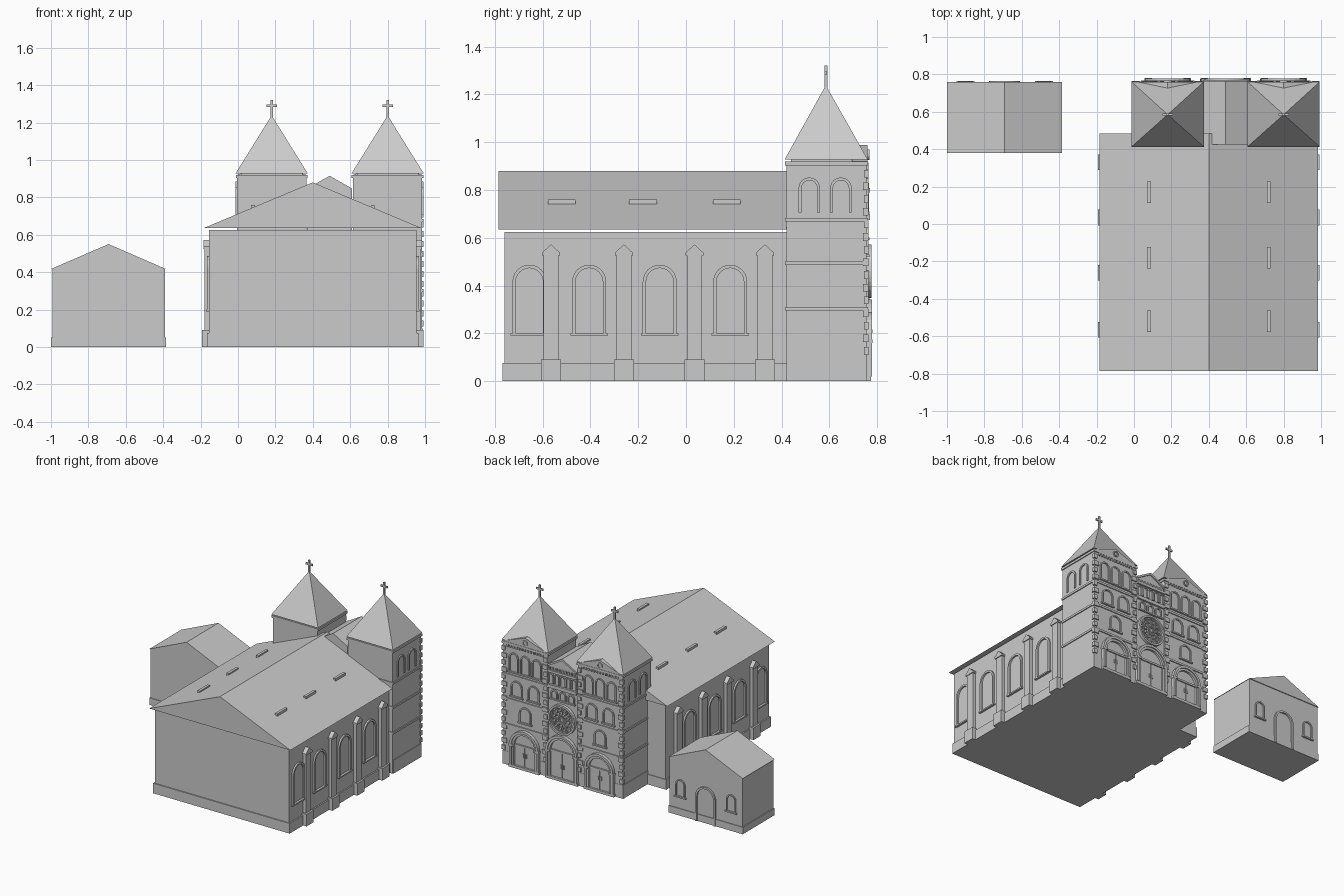
import bpy, bmesh
from math import pi, sin, cos
from mathutils import Vector

cube = bpy.data.objects.get("Cube")
if cube:
    bpy.data.objects.remove(cube, do_unlink=True)

stone = bpy.data.materials.new("pale_grey_stone")
stone.use_nodes = True
stone.diffuse_color = (0.6, 0.6, 0.6, 1)
stone.node_tree.nodes["Principled BSDF"].inputs["Base Color"].default_value = (0.6, 0.6, 0.6, 1)


def finish(name, bm):
    bmesh.ops.recalc_face_normals(bm, faces=bm.faces[:])
    mesh = bpy.data.meshes.new(name)
    bm.to_mesh(mesh)
    bm.free()
    mesh.materials.append(stone)
    ob = bpy.data.objects.new(name, mesh)
    bpy.context.collection.objects.link(ob)
    return ob


def box(name, x0, x1, y0, y1, z0, z1):
    bm = bmesh.new()
    bmesh.ops.create_cube(bm, size=1)
    for v in bm.verts:
        v.co = Vector(((x0 + x1) / 2 + v.co.x * (x1 - x0),
                       (y0 + y1) / 2 + v.co.y * (y1 - y0),
                       (z0 + z1) / 2 + v.co.z * (z1 - z0)))
    return finish(name, bm)


# Wall planes: map (along wall, height, outward distance) to space
def facing_y(y0):
    return lambda u, z, d: Vector((u, y0 + d, z))


def facing_x(x0, s):
    return lambda u, z, d: Vector((x0 + s * d, u, z))


def prism(name, pts, wall, d0, d1):
    bm = bmesh.new()
    a = [bm.verts.new(wall(u, z, d0)) for u, z in pts]
    b = [bm.verts.new(wall(u, z, d1)) for u, z in pts]
    bm.faces.new(a)
    bm.faces.new(b)
    for i in range(len(pts)):
        j = (i + 1) % len(pts)
        bm.faces.new((a[i], a[j], b[j], b[i]))
    return finish(name, bm)


def band(name, outer, inner, wall, depth, closed=False):
    bm = bmesh.new()
    rows = [[bm.verts.new(wall(*p, 0)) for p in outer], [bm.verts.new(wall(*p, depth)) for p in outer],
            [bm.verts.new(wall(*p, depth)) for p in inner], [bm.verts.new(wall(*p, 0)) for p in inner]]
    n = len(outer)
    for i in range(n if closed else n - 1):
        j = (i + 1) % n
        for k in range(4):
            m = (k + 1) % 4
            bm.faces.new((rows[k][i], rows[k][j], rows[m][j], rows[m][i]))
    if not closed:
        for i in (0, n - 1):
            bm.faces.new([r[i] for r in rows])
    return finish(name, bm)


def arch_points(c, r, z0, spring, n=12):
    arc = [(c + r * cos(pi * i / n), spring + r * sin(pi * i / n)) for i in range(n + 1)]
    return [(c + r, z0)] + arc + [(c - r, z0)]


def circle(c, z, r, n=24):
    return [(c + r * cos(2 * pi * i / n), z + r * sin(2 * pi * i / n)) for i in range(n)]


def arch(name, c, w, z0, z1, wall, t=0.012, depth=0.01):
    r = w / 2
    return band(name, arch_points(c, r, z0, z1 - r), arch_points(c, r - t, z0, z1 - r), wall, depth)


def rect(name, u0, u1, z0, z1, wall, depth, d0=0):
    return prism(name, [(u0, z0), (u1, z0), (u1, z1), (u0, z1)], wall, d0, depth)


def window(name, c, w, z0, z1, wall, t=0.01, depth=0.009):
    arch(name + "_frame", c, w, z0, z1, wall, t, depth)
    rect(name + "_sill", c - w / 2 - 0.008, c + w / 2 + 0.008, z0 - 0.01, z0, wall, depth + 0.004)


def portal(name, c, w, top, wall):
    arch(name + "_outer_arch", c, w, 0.02, top, wall, 0.018, 0.024)
    arch(name + "_inner_arch", c, w - 0.036, 0.02, top - 0.018, wall, 0.016, 0.016)
    r = w / 2 - 0.034
    spring = top - w / 2
    rect(name + "_lintel", c - r, c + r, spring - 0.006, spring + 0.008, wall, 0.012)
    rect(name + "_step", c - w / 2 - 0.005, c + w / 2 + 0.005, 0, 0.02, wall, 0.02)
    for s in (-1, 1):
        u = c + s * r / 2
        rect(name + "_door_leaf", u - r / 2 + 0.003, u + r / 2 - 0.003, 0.02, spring - 0.008, wall, 0.006)
        rect(name + "_handle", c + s * 0.012 - 0.004, c + s * 0.012 + 0.004, 0.09, 0.12, wall, 0.012)
        # Capital blocks where the arch springs
        rect(name + "_capital", c + s * (w / 2 - 0.016) - 0.02, c + s * (w / 2 - 0.016) + 0.02,
             spring - 0.01, spring + 0.005, wall, 0.025)


# Nave
MID = 0.4
box("nave_walls", MID - 0.555, MID + 0.555, -0.76, 0.465, 0, 0.625)
box("nave_plinth", MID - 0.565, MID + 0.565, -0.768, 0.47, 0, 0.075)
prism("nave_roof", [(MID - 0.585, 0.635), (MID + 0.583, 0.635), (MID, 0.88)], facing_y(0), -0.785, 0.485)
for s in (-1, 1):
    side = facing_x(MID + s * 0.555, s)
    for y in (-0.655, -0.405, -0.11, 0.185):
        window("nave_window", y, 0.142, 0.2, 0.487, side, 0.014, 0.012)
    for y in (-0.565, -0.26, 0.035, 0.33):
        rect("buttress_base", y - 0.042, y + 0.042, 0, 0.09, side, 0.038)
        rect("buttress_shaft", y - 0.031, y + 0.031, 0.09, 0.53, side, 0.024)
        prism("buttress_cap", [(y - 0.038, 0.525), (y + 0.038, 0.525), (y + 0.038, 0.537), (y, 0.572),
                               (y - 0.038, 0.537)], side, 0, 0.03)
    for y in (0.17, -0.18, -0.52):
        x = MID + s * 0.32
        box("roof_vent", x - 0.01, x + 0.01, y - 0.058, y + 0.058, 0.735, 0.76)

# Towers
front = facing_y(0.755)
CENTRE = 0.49
for s in (-1, 1):
    cx = CENTRE + s * 0.31
    y0, y1, h = 0.42, 0.755, 0.185
    box("tower_walls", cx - h, cx + h, y0, y1, 0, 0.905)
    box("tower_plinth", cx - h - 0.005, cx + h + 0.005, y0 + 0.005, y1 + 0.002, 0, 0.1)
    for z in (0.295, 0.487, 0.668):
        box("string_course", cx - h - 0.007, cx + h + 0.007, y0 - 0.005, y1 + 0.007, z, z + 0.015)
    box("tower_cornice", cx - h - 0.007, cx + h + 0.007, y0 - 0.006, y1 + 0.007, 0.903, 0.92)
    box("roof_support", cx - h + 0.02, cx + h - 0.02, y0 + 0.02, y1 - 0.02, 0.92, 0.93)
    # Pyramid roof
    bm = bmesh.new()
    base = [bm.verts.new(p) for p in ((cx - 0.193, 0.413, 0.928), (cx + 0.193, 0.413, 0.928),
                                      (cx + 0.193, 0.76, 0.928), (cx - 0.193, 0.76, 0.928))]
    tip = bm.verts.new((cx, 0.585, 1.238))
    bm.faces.new(base)
    for i in range(4):
        bm.faces.new((base[i], base[(i + 1) % 4], tip))
    finish("tower_roof", bm)
    box("cross_upright", cx - 0.006, cx + 0.006, 0.579, 0.591, 1.22, 1.32)
    box("cross_arm", cx - 0.028, cx + 0.028, 0.58, 0.59, 1.282, 1.296)
    # Pediment with a round opening
    prism("pediment", [(cx - h, 0.92), (cx + h, 0.92), (cx, 0.987)], front, -0.06, 0.005)
    band("pediment_ring", circle(cx, 0.948, 0.022), circle(cx, 0.948, 0.014), front, 0.012, True)
    # Front openings
    for i in (-1, 0, 1):
        window("belfry_window", cx + i * 0.095, 0.08, 0.71, 0.85, front)
    for i in (-1, 1):
        window("upper_window", cx + i * 0.07, 0.095, 0.53, 0.645, front)
    window("middle_window", cx, 0.1, 0.35, 0.465, front)
    portal("side_portal", cx, 0.24, 0.29, front)
    for i in range(13):
        u = cx - 0.144 + i * 0.024
        rect("cornice_bracket", u - 0.006, u + 0.006, 0.885, 0.903, front, 0.008)
    # Side belfry openings
    outer = facing_x(cx + s * h, s)
    for y in (0.516, 0.648):
        arch("belfry_side_window", y, 0.09, 0.705, 0.852, outer, 0.012, 0.008)
    # Corner stones in alternating lengths
    for i in range(15):
        z = 0.11 + i * 0.053
        w = 0.042 if i % 2 else 0.028
        for e in (-1, 1):
            edge = cx + e * (h + (0.008 if e == s else 0))
            box("corner_stone", min(edge, edge - e * w), max(edge, edge - e * w),
                y1 - w * 0.35, y1 + 0.009, z, z + 0.032)

# Central bay between the towers
prism("central_bay", [(0.37, 0), (0.61, 0), (0.61, 0.847), (CENTRE, 0.915), (0.37, 0.847)], front, -0.33, 0)
band("gable_trim", [(0.37, 0.847), (CENTRE, 0.915), (0.61, 0.847)],
     [(0.37, 0.832), (CENTRE, 0.9), (0.61, 0.832)], front, 0.009)
portal("main_portal", CENTRE, 0.262, 0.342, front)
for i in range(3):
    window("gallery_window", CENTRE + (i - 1) * 0.07, 0.058, 0.6, 0.665, front)
rect("gallery_floor", 0.37, 0.61, 0.675, 0.7, front, 0.014)
for i in range(5):
    u = CENTRE + (i - 2) * 0.048
    arch("gallery_arch", u, 0.046, 0.71, 0.785, front, 0.008, 0.01)
rect("gallery_cornice", 0.37, 0.61, 0.79, 0.808, front, 0.014)
for i in range(9):
    u = CENTRE + (i - 4) * 0.026
    rect("gallery_bracket", u - 0.006, u + 0.006, 0.808, 0.828, front, 0.01)

# Rose window
RZ = 0.46
for r, t, d in ((0.112, 0.014, 0.022), (0.094, 0.007, 0.014), (0.034, 0.008, 0.014)):
    band("rose_ring", circle(CENTRE, RZ, r, 32), circle(CENTRE, RZ, r - t, 32), front, d, True)
prism("rose_boss", circle(CENTRE, RZ, 0.012, 12), front, 0, 0.014)
for i in range(12):
    a = 2 * pi * i / 12
    ux, uz = cos(a), sin(a)
    spoke = [(CENTRE + ux * r - uz * k, RZ + uz * r + ux * k)
             for r, k in ((0.012, 0.002), (0.09, 0.002), (0.09, -0.002), (0.012, -0.002))]
    prism("rose_spoke", spoke, front, 0, 0.01)
    b = a + pi / 12
    c, z = CENTRE + 0.072 * cos(b), RZ + 0.072 * sin(b)
    band("rose_petal", circle(c, z, 0.016, 12), circle(c, z, 0.011, 12), front, 0.011, True)

# Small side chapel
AX = -0.692
box("chapel_walls", AX - 0.301, AX + 0.301, 0.385, 0.752, 0, 0.418)
box("chapel_plinth", AX - 0.308, AX + 0.308, 0.38, 0.757, 0, 0.052)
prism("chapel_roof", [(AX - 0.308, 0.417), (AX + 0.306, 0.417), (AX, 0.55)], facing_y(0), 0.38, 0.758)
chapel = facing_y(0.752)
arch("chapel_door_frame", AX, 0.165, 0.0, 0.27, chapel, 0.014, 0.012)
for s in (-1, 1):
    window("chapel_window", AX + s * 0.21, 0.08, 0.145, 0.27, chapel)
